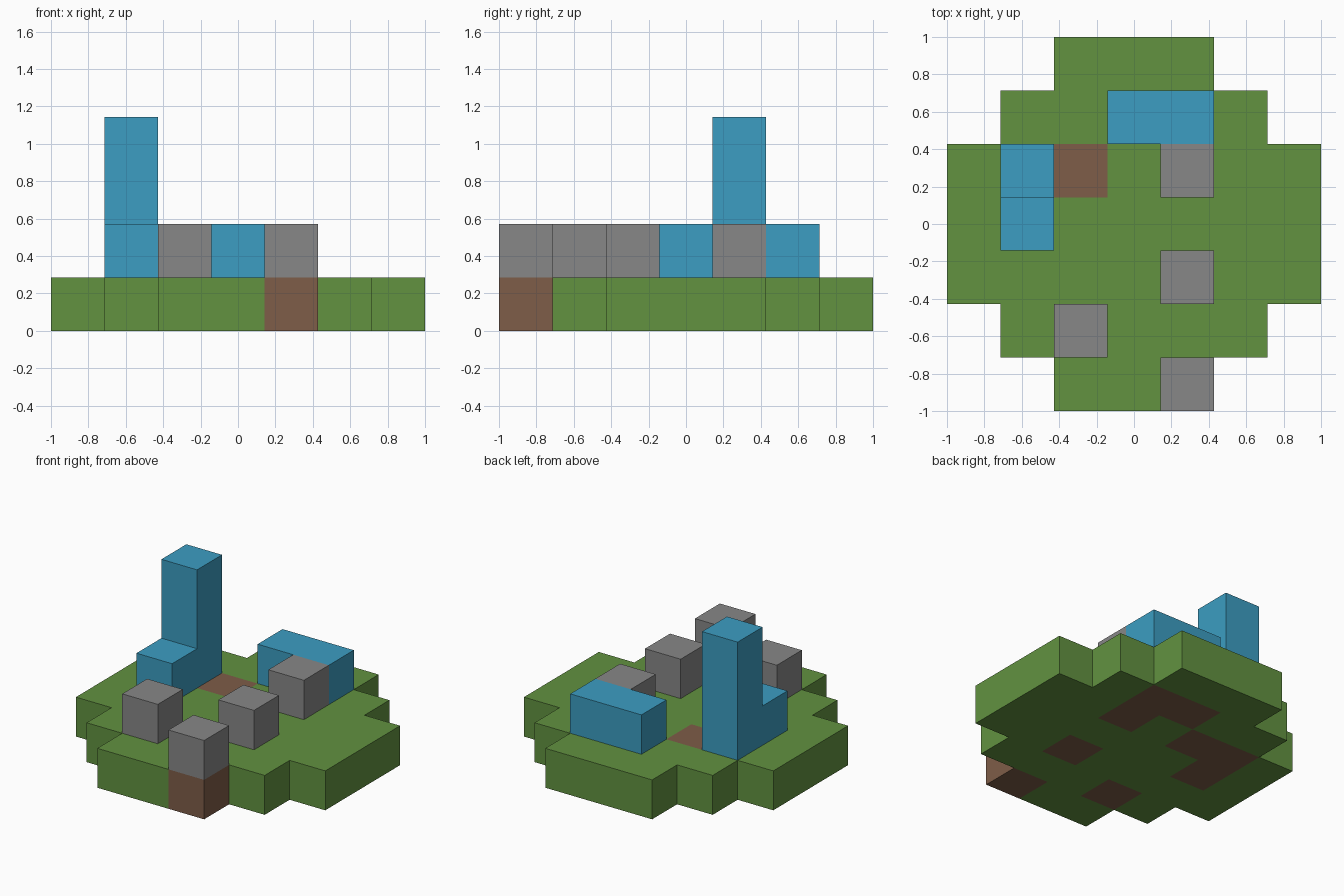
import bpy
import bmesh
from mathutils import Matrix, Vector

cube = bpy.data.objects.get("Cube")
if cube:
    bpy.data.objects.remove(cube, do_unlink=True)

CELL = 2 / 7  # the island is seven blocks wide


def material(name, rgb):
    """Make a flat material from an sRGB colour."""
    colour = [((c / 255 + 0.055) / 1.055) ** 2.4 for c in rgb] + [1]
    mat = bpy.data.materials.new(name)
    mat.use_nodes = True
    mat.diffuse_color = colour
    mat.node_tree.nodes["Principled BSDF"].inputs["Base Color"].default_value = colour
    return mat


grass = material("grass green", (98, 146, 64))
soil = material("soil brown", (126, 93, 72))
stone = material("stone grey", (135, 135, 135))
water = material("water blue", (60, 157, 194))

# Block layout as (column, row, level), counted from the island's centre
stones = {(1, 1, 1), (1, -1, 1), (-1, -2, 1), (1, -3, 1)}
pool = {(0, 2, 1), (1, 2, 1)}
fountain = {(-2, 0, 1)} | {(-2, 1, level) for level in (1, 2, 3)}
soil_bed = {(x, y, 0) for x, y, _ in stones | pool | fountain} | {(-1, 1, 0)}
island = {(x, y, 0) for x in range(-3, 4) for y in range(-3, 4)
          if abs(x) + abs(y) <= 4}
lawn = island - soil_bed

parts = [
    ("grass_island", lawn, grass),
    ("soil_bed", soil_bed, soil),
    ("stone_blocks", stones, stone),
    ("water_pool", pool, water),
    ("water_tower", fountain, water),
]
filled = set().union(*(cells for _, cells, _ in parts))


def build_blocks(name, cells, mat):
    """Join blocks into one mesh, leaving out faces between touching blocks."""
    bm = bmesh.new()
    for cell in sorted(cells):
        centre = (Vector(cell) + Vector((0, 0, 0.5))) * CELL
        verts = bmesh.ops.create_cube(
            bm, size=CELL, matrix=Matrix.Translation(centre))["verts"]
        hidden = []
        for face in {f for v in verts for f in v.link_faces}:
            face.normal_update()
            neighbour = tuple(c + round(n) for c, n in zip(cell, face.normal))
            if neighbour in filled:
                hidden.append(face)
        bmesh.ops.delete(bm, geom=hidden, context="FACES")
    bmesh.ops.remove_doubles(bm, verts=bm.verts[:], dist=0.001)
    mesh = bpy.data.meshes.new(name)
    bm.to_mesh(mesh)
    bm.free()
    mesh.materials.append(mat)
    obj = bpy.data.objects.new(name, mesh)
    bpy.context.collection.objects.link(obj)


for part in parts:
    build_blocks(*part)
